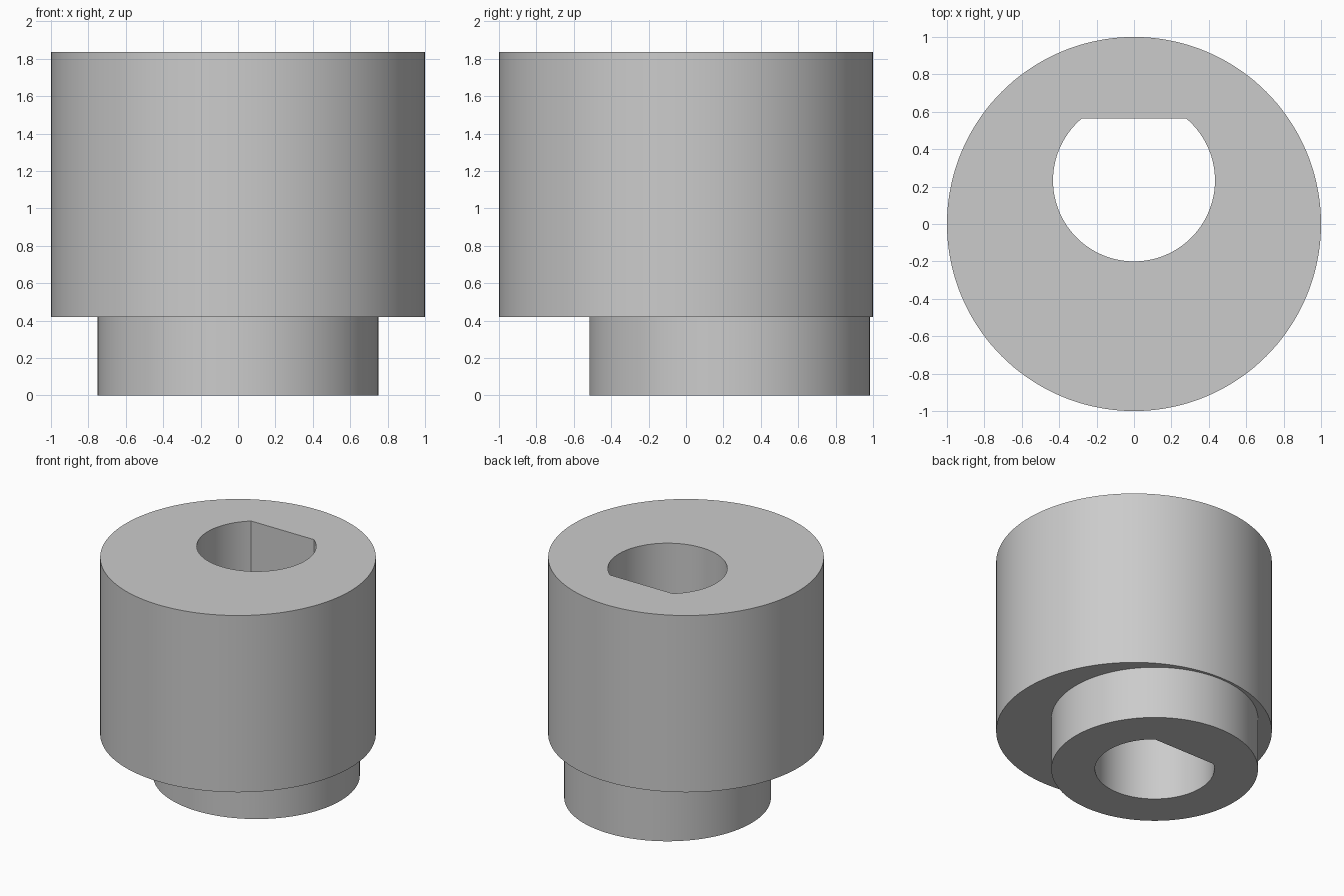
import bpy
import bmesh
from math import cos, sin, radians

cube = bpy.data.objects.get("Cube")
if cube:
    bpy.data.objects.remove(cube, do_unlink=True)

SEGMENTS = 144
OFFSET = 0.233               # eccentric axis of the hub and bore
BODY_R, HUB_R, BORE_R = 1.0, 0.75, 0.433
STEP_Z, TOP_Z = 0.42, 1.835
FLAT_Y = OFFSET + BORE_R * sin(radians(50))

grey = bpy.data.materials.new("plain grey")
grey.use_nodes = True
colour = (0.6, 0.6, 0.6, 1)
grey.diffuse_color = colour
grey.node_tree.nodes["Principled BSDF"].inputs["Base Color"].default_value = colour

bm = bmesh.new()


def ring(radius, centre_y, z, flat_y=None):
    """A loop of vertices, optionally cut straight across at flat_y."""
    loop = []
    for i in range(SEGMENTS):
        a = radians(360 * i / SEGMENTS)
        y = centre_y + radius * sin(a)
        if flat_y is not None:
            y = min(y, flat_y)
        loop.append(bm.verts.new((radius * cos(a), y, z)))
    return loop


# Closed sequence: outer body, step, hub, then up through the D-shaped bore
rings = [
    ring(BODY_R, 0, TOP_Z),
    ring(BODY_R, 0, STEP_Z),
    ring(HUB_R, OFFSET, STEP_Z),
    ring(HUB_R, OFFSET, 0),
    ring(BORE_R, OFFSET, 0, FLAT_Y),
    ring(BORE_R, OFFSET, TOP_Z, FLAT_Y),
]
for k, a in enumerate(rings):
    b = rings[(k + 1) % len(rings)]
    for i in range(SEGMENTS):
        j = (i + 1) % SEGMENTS
        bm.faces.new((a[i], b[i], b[j], a[j]))
bmesh.ops.recalc_face_normals(bm, faces=bm.faces)

mesh = bpy.data.meshes.new("eccentric_bushing")
bm.to_mesh(mesh)
bm.free()
mesh.materials.append(grey)
bushing = bpy.data.objects.new("eccentric_bushing", mesh)
bpy.context.collection.objects.link(bushing)

# Smooth walls with crisp rims and bore corners
bpy.ops.object.select_all(action='DESELECT')
bushing.select_set(True)
bpy.context.view_layer.objects.active = bushing
bpy.ops.object.shade_smooth_by_angle(angle=radians(30))
